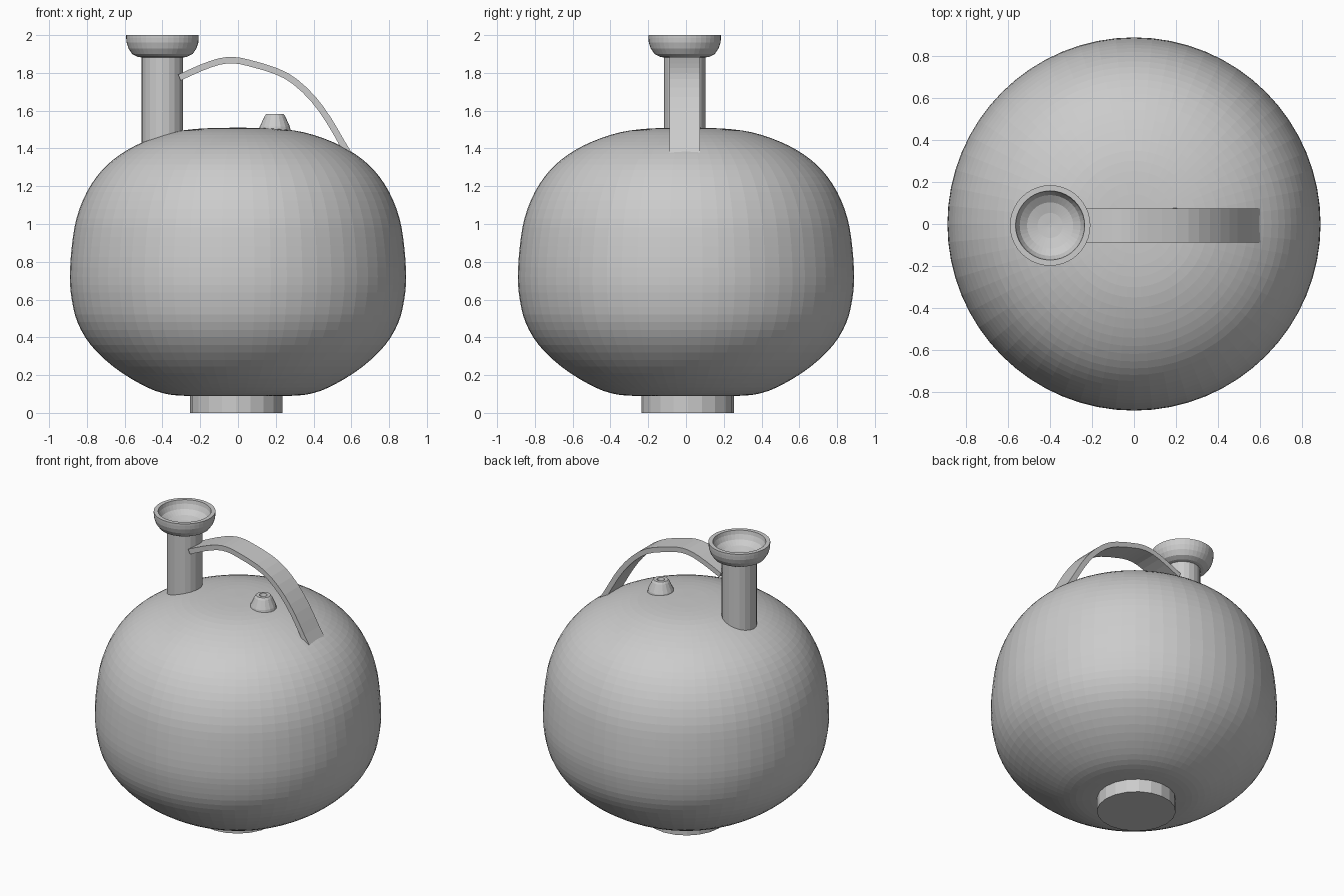
import bpy, bmesh, math
from mathutils import Vector

if "Cube" in bpy.data.objects:
    bpy.data.objects.remove(bpy.data.objects["Cube"])


def smooth_path(pts, n):
    """Catmull-Rom curve through 2D points, n steps per span."""
    p = [Vector(q) for q in pts]
    p = [2 * p[0] - p[1]] + p + [2 * p[-1] - p[-2]]
    out = []
    for a, b, c, d in zip(p, p[1:], p[2:], p[3:]):
        for i in range(n):
            t = i / n
            out.append(0.5 * (2 * b + (c - a) * t + (2 * a - 5 * b + 4 * c - d) * t * t
                              + (3 * b - a - 3 * c + d) * t ** 3))
    return out + [p[-2]]


def finish(name, bm):
    bmesh.ops.recalc_face_normals(bm, faces=bm.faces)
    me = bpy.data.meshes.new(name)
    bm.to_mesh(me)
    bm.free()
    ob = bpy.data.objects.new(name, me)
    bpy.context.collection.objects.link(ob)
    return ob


def lathe(name, profile, segs, cx=0.0, cy=0.0):
    """Revolve (radius, z) points, closing both ends with a cap."""
    bm = bmesh.new()
    rings = []
    for r, z in profile:
        rings.append([bm.verts.new((cx + r * math.cos(2 * math.pi * i / segs),
                                    cy + r * math.sin(2 * math.pi * i / segs), z))
                      for i in range(segs)])
    for lo, hi in zip(rings, rings[1:]):
        for i in range(segs):
            j = (i + 1) % segs
            bm.faces.new((lo[i], lo[j], hi[j], hi[i]))
    bm.faces.new(rings[0][::-1])
    bm.faces.new(rings[-1])
    return finish(name, bm)


# Round body
body_profile = [(0.02, 0.09), (0.27, 0.09), (0.40, 0.105), (0.52, 0.155), (0.66, 0.245),
                (0.78, 0.36), (0.85, 0.48), (0.88, 0.60), (0.89, 0.72), (0.88, 0.88),
                (0.855, 1.03), (0.80, 1.17), (0.72, 1.285), (0.62, 1.37), (0.50, 1.435),
                (0.35, 1.485), (0.20, 1.505), (0.02, 1.51)]
lathe("body", smooth_path(body_profile, 3), 64)

# Foot ring
lathe("foot", [(0.245, 0.0), (0.245, 0.13)], 20, -0.01, 0.01)

# Neck and hollow cup mouth
NX, NY = -0.4, -0.007
lathe("neck", [(0.11, 1.35), (0.11, 1.90)], 20, NX, NY)
lathe("cup", [(0.10, 1.88), (0.13, 1.885), (0.16, 1.90), (0.18, 1.93), (0.19, 1.96),
              (0.192, 1.985), (0.192, 2.0), (0.165, 2.0), (0.16, 1.975), (0.145, 1.945),
              (0.11, 1.92), (0.06, 1.907), (0.01, 1.903)], 40, NX, NY)

# Small vent nub with a dimple
lathe("vent_nub", [(0.085, 1.49), (0.08, 1.515), (0.055, 1.57), (0.045, 1.583),
                   (0.025, 1.583), (0.018, 1.56)], 16, 0.195, -0.005)

# Strap handle: flat rectangle swept along an arc
path = smooth_path([(-0.31, 1.775), (-0.20, 1.825), (-0.10, 1.86), (-0.02, 1.867),
                    (0.06, 1.852), (0.20, 1.81), (0.30, 1.755), (0.40, 1.66),
                    (0.48, 1.55), (0.55, 1.43), (0.615, 1.325)], 2)
bm = bmesh.new()
sections = []
for i, p in enumerate(path):
    t = (path[min(i + 1, len(path) - 1)] - path[max(i - 1, 0)]).normalized()
    n = Vector((-t.y, t.x)) * 0.017
    sections.append([bm.verts.new((p.x + s * n.x, NY + y, p.y + s * n.y))
                     for s, y in ((1, -0.081), (1, 0.081), (-1, 0.081), (-1, -0.081))])
for a, b in zip(sections, sections[1:]):
    for k in range(4):
        m = (k + 1) % 4
        bm.faces.new((a[k], a[m], b[m], b[k]))
bm.faces.new(sections[0])
bm.faces.new(sections[-1][::-1])
finish("handle", bm)
